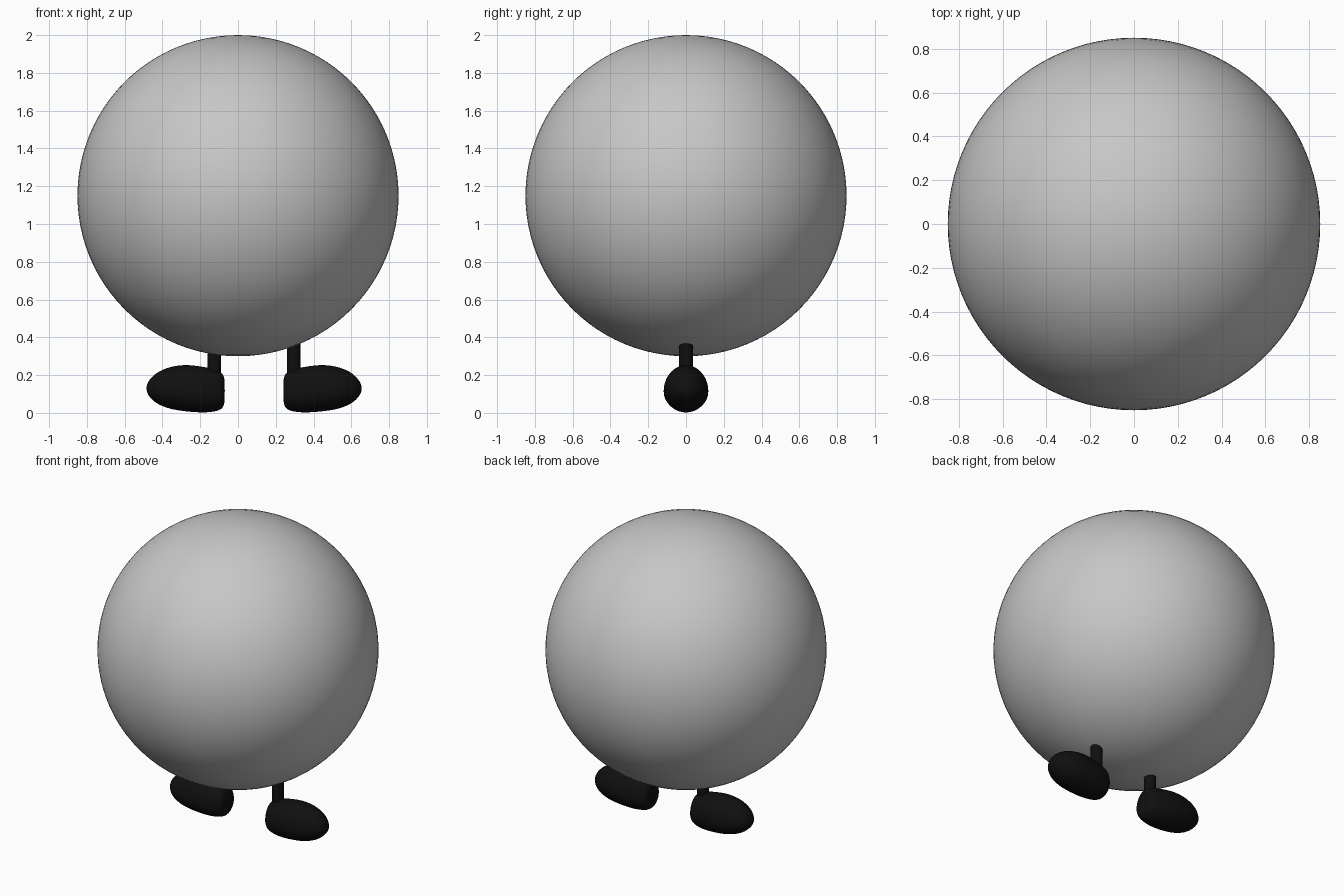
import bpy, bmesh, math

if "Cube" in bpy.data.objects:
    bpy.data.objects.remove(bpy.data.objects["Cube"])

def material(name, value):
    m = bpy.data.materials.new(name)
    m.diffuse_color = (value, value, value, 1)
    m.use_nodes = True
    m.node_tree.nodes["Principled BSDF"].inputs["Base Color"].default_value = m.diffuse_color
    return m

GREY = material("body grey", 0.57)
BLACK = material("matte black", 0.005)

def finish(bm, name, mat, smooth=True):
    bmesh.ops.recalc_face_normals(bm, faces=bm.faces)
    for f in bm.faces:
        f.smooth = smooth
    me = bpy.data.meshes.new(name)
    bm.to_mesh(me)
    bm.free()
    me.materials.append(mat)
    ob = bpy.data.objects.new(name, me)
    bpy.context.collection.objects.link(ob)
    return ob

# Round body
bm = bmesh.new()
bmesh.ops.create_uvsphere(bm, u_segments=96, v_segments=48, radius=0.85)
bmesh.ops.translate(bm, verts=bm.verts, vec=(0, 0, 1.15))
finish(bm, "body", GREY)

# Foot sections from heel to toe: distance, bottom, top, half width
SECTIONS = [
    (0.000, .070, .170, .040), (0.004, .038, .195, .065), (0.018, .018, .216, .082),
    (0.045, .008, .229, .094), (0.100, .000, .243, .109), (0.170, .004, .253, .118),
    (0.220, .009, .255, .120), (0.280, .018, .247, .115), (0.330, .034, .230, .101),
    (0.370, .055, .207, .080), (0.400, .085, .175, .050), (0.412, .108, .152, .025),
]
SIDES = 32

def foot(name, heel_x, direction):
    bm = bmesh.new()
    rings = []
    for u, low, high, w in SECTIONS:
        mid = low + (high - low) * 0.43   # egg section, widest below the middle
        ring = []
        for i in range(SIDES):
            a = 2 * math.pi * i / SIDES
            s = math.sin(a)
            z = mid + s * ((high - mid) if s > 0 else (mid - low))
            ring.append(bm.verts.new((heel_x + direction * u, w * math.cos(a), z)))
        rings.append(ring)
    for a, b in zip(rings, rings[1:]):
        for i in range(SIDES):
            j = (i + 1) % SIDES
            bm.faces.new((a[i], a[j], b[j], b[i]))
    bm.faces.new(rings[0])
    tip = bm.verts.new((heel_x + direction * 0.415, 0, 0.13))
    for i in range(SIDES):
        bm.faces.new((rings[-1][i], rings[-1][(i + 1) % SIDES], tip))
    ob = finish(bm, name, BLACK)
    sub = ob.modifiers.new("smooth", 'SUBSURF')
    sub.levels = sub.render_levels = 1

def leg(name, x, low=0.18, high=0.40):
    bm = bmesh.new()
    bmesh.ops.create_cone(bm, cap_ends=True, segments=32, radius1=0.036,
                          radius2=0.036, depth=high - low)
    bmesh.ops.translate(bm, verts=bm.verts, vec=(x, 0, (low + high) / 2))
    ob = finish(bm, name, BLACK)
    bpy.context.view_layer.objects.active = ob
    ob.select_set(True)
    bpy.ops.object.shade_smooth_by_angle(angle=math.radians(40))
    ob.select_set(False)

# Legs and outward-pointing feet, mirrored about x = 0.085
for side, d in (("left", -1), ("right", 1)):
    leg(side + "_leg", 0.085 + d * 0.21)
    foot(side + "_foot", 0.085 + d * 0.155, d)
